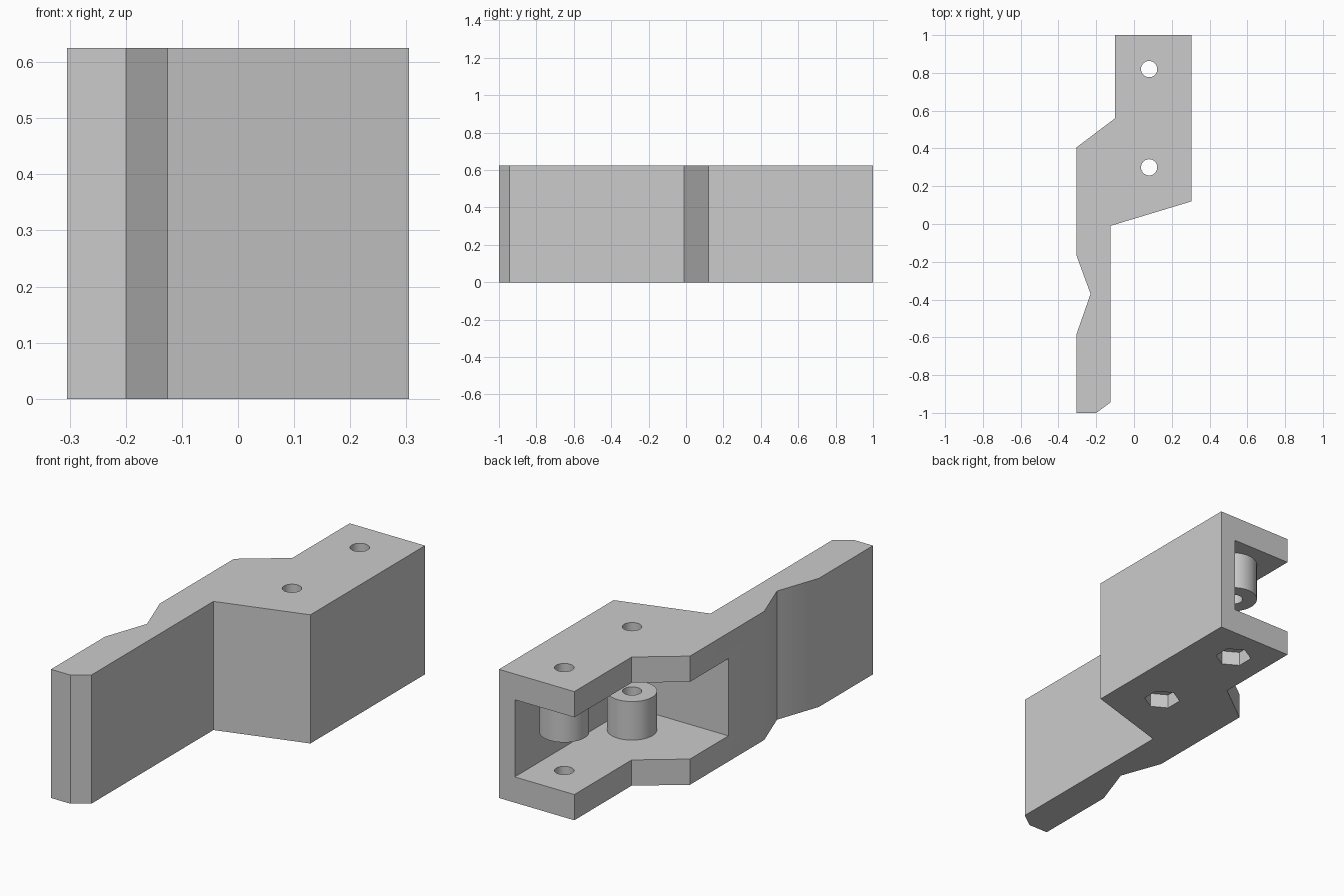
import bpy, bmesh
from math import pi, cos, sin, radians

if "Cube" in bpy.data.objects:
    bpy.data.objects.remove(bpy.data.objects["Cube"], do_unlink=True)

grey = bpy.data.materials.new("plain_grey")
grey.use_nodes = True
colour = (0.6, 0.6, 0.6, 1)
grey.diffuse_color = colour
grey.node_tree.nodes["Principled BSDF"].inputs["Base Color"].default_value = colour


def prism(name, outline, z0, z1):
    """Extrude an XY outline from z0 up to z1."""
    bm = bmesh.new()
    face = bm.faces.new([bm.verts.new((x, y, z0)) for x, y in outline])
    top = bmesh.ops.extrude_face_region(bm, geom=[face])["geom"]
    bmesh.ops.translate(bm, vec=(0, 0, z1 - z0),
                        verts=[v for v in top if isinstance(v, bmesh.types.BMVert)])
    bmesh.ops.recalc_face_normals(bm, faces=bm.faces)
    mesh = bpy.data.meshes.new(name)
    bm.to_mesh(mesh)
    bm.free()
    mesh.materials.append(grey)
    obj = bpy.data.objects.new(name, mesh)
    bpy.context.collection.objects.link(obj)
    return obj


def ring(x, y, r, sides, turn=0):
    return [(x + r * cos(turn + 2 * pi * i / sides),
             y + r * sin(turn + 2 * pi * i / sides)) for i in range(sides)]


def combine(target, tool, operation):
    mod = target.modifiers.new(tool.name, "BOOLEAN")
    mod.operation = operation
    mod.solver = "EXACT"
    mod.object = tool
    tool.hide_render = True
    bpy.context.view_layer.objects.active = target
    bpy.ops.object.modifier_apply(modifier=mod.name)
    bpy.data.objects.remove(tool, do_unlink=True)


HEIGHT, SLAB = 0.625, 0.125
MID = HEIGHT / 2

# Body: wide housing at the back, long notched lever at the front
body = prism("lever_body", [
    (-0.305, -1), (-0.2, -1), (-0.125, -0.945), (-0.125, -0.01),
    (0.305, 0.12), (0.305, 1), (-0.1, 1), (-0.1, 0.56), (-0.305, 0.405),
    (-0.305, -0.165), (-0.23, -0.37), (-0.305, -0.585)], 0, HEIGHT)

# Slot between the two slabs, open to the side and the back
slot = prism("slot_cutter", [(-0.5, 0.11), (0.22, 0.11), (0.22, 1.2), (-0.5, 1.2)],
             SLAB, HEIGHT - SLAB)
combine(body, slot, "DIFFERENCE")

# Bosses: the front one stands on the floor, the back one hangs from the top
X = 0.08
for y, z0, z1 in ((0.3, SLAB - 0.03, MID), (0.82, MID, HEIGHT - SLAB + 0.03)):
    combine(body, prism("boss", ring(X, y, 0.11, 48), z0, z1), "UNION")

# Screw holes and hexagonal nut pockets underneath
for y in (0.3, 0.82):
    combine(body, prism("hole_cutter", ring(X, y, 0.043, 32), -0.1, HEIGHT + 0.1), "DIFFERENCE")
    combine(body, prism("nut_cutter", ring(X, y, 0.083, 6, pi / 6), -0.1, 0.07), "DIFFERENCE")

bpy.ops.object.select_all(action="DESELECT")
body.select_set(True)
bpy.context.view_layer.objects.active = body
bpy.ops.object.shade_smooth_by_angle(angle=radians(30))
